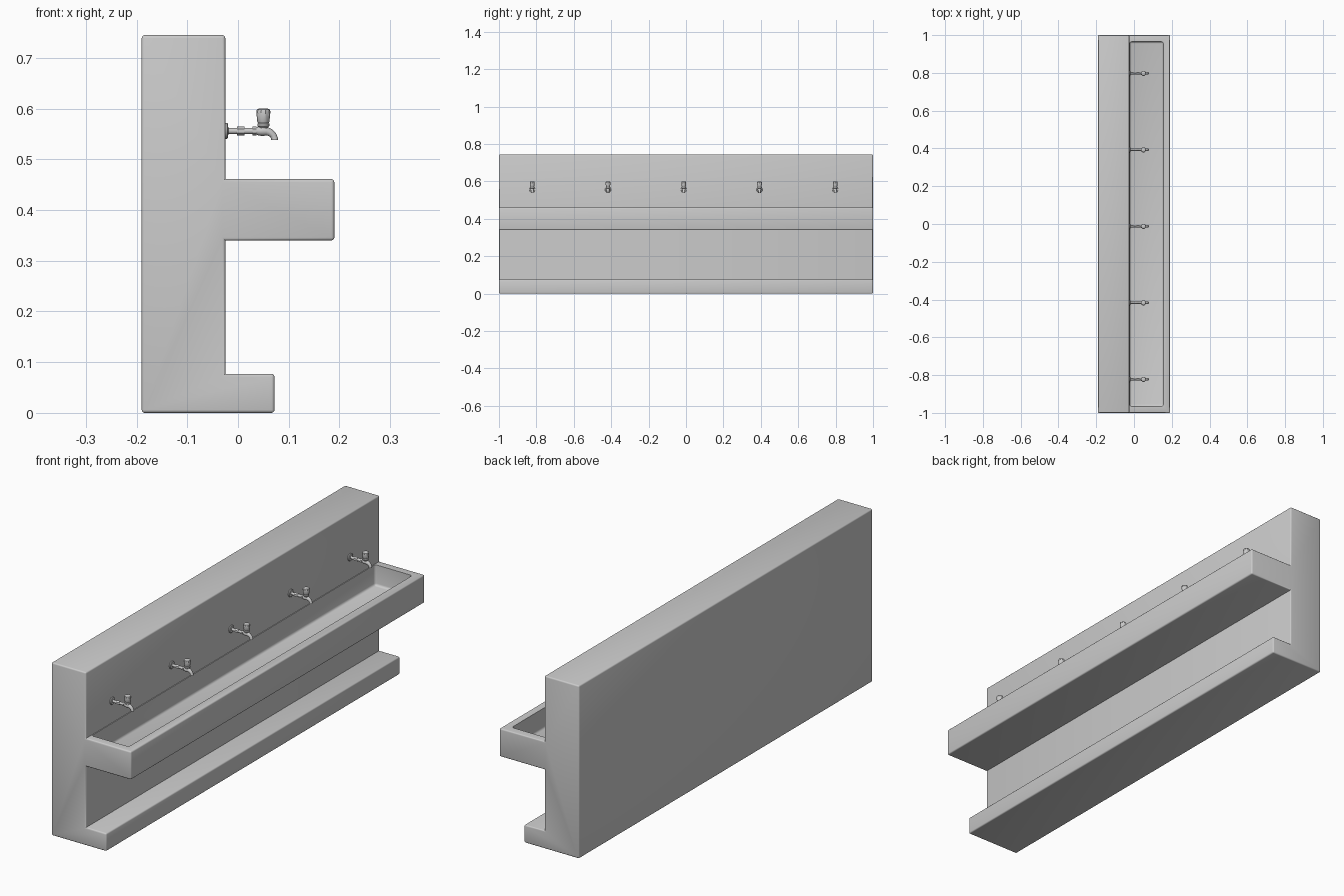
import bpy, bmesh, math
from mathutils import Vector

if "Cube" in bpy.data.objects:
    bpy.data.objects.remove(bpy.data.objects["Cube"])


def finish(bm, name, angle=35):
    bmesh.ops.recalc_face_normals(bm, faces=bm.faces[:])
    me = bpy.data.meshes.new(name)
    bm.to_mesh(me)
    bm.free()
    ob = bpy.data.objects.new(name, me)
    bpy.context.collection.objects.link(ob)
    activate(ob)
    bpy.ops.object.shade_smooth_by_angle(angle=math.radians(angle))
    return ob


def activate(ob):
    bpy.ops.object.select_all(action='DESELECT')
    ob.select_set(True)
    bpy.context.view_layer.objects.active = ob


def extrude_profile(profile, y0, y1):
    bm = bmesh.new()
    face = bm.faces.new([bm.verts.new((x, y0, z)) for x, z in profile])
    out = bmesh.ops.extrude_face_region(bm, geom=[face])
    for v in out['geom']:
        if isinstance(v, bmesh.types.BMVert):
            v.co.y = y1
    bmesh.ops.recalc_face_normals(bm, faces=bm.faces[:])
    return bm


def round_edges(bm, width, segments=3):
    convex = [e for e in bm.edges if e.is_convex and e.calc_face_angle(0) > 0.5]
    bmesh.ops.bevel(bm, geom=convex, offset=width, segments=segments,
                    profile=0.5, affect='EDGES', clamp_overlap=True)


# Wall, trough and foot step as one extruded profile
bm = extrude_profile([(-0.19, 0), (0.072, 0), (0.072, 0.077), (-0.025, 0.077),
                      (-0.025, 0.34), (0.19, 0.34), (0.19, 0.461),
                      (-0.025, 0.461), (-0.025, 0.745), (-0.19, 0.745)], -1, 1)
round_edges(bm, 0.006)
body = finish(bm, "wash_trough_wall")

# Basin hollow, cut with a rounded block
bm = extrude_profile([(-0.022, 0.372), (0.155, 0.372),
                      (0.155, 0.56), (-0.022, 0.56)], -0.965, 0.965)
round_edges(bm, 0.01)
cutter = finish(bm, "basin_cutter")
cutter.hide_render = True
mod = body.modifiers.new("basin", 'BOOLEAN')
mod.operation = 'DIFFERENCE'
mod.solver = 'EXACT'
mod.object = cutter
activate(body)
bpy.ops.object.modifier_apply(modifier=mod.name)
bpy.data.objects.remove(cutter)
bpy.ops.object.shade_smooth_by_angle(angle=math.radians(35))


def sweep(bm, stations, segs=16, flute=0.0):
    """Skin rings given as (x, z, tilt in degrees, radius)."""
    rings = []
    for x, z, tilt, r in stations:
        t = math.radians(tilt)
        across = Vector((-math.sin(t), 0, math.cos(t)))
        ring = []
        for i in range(segs):
            a = 2 * math.pi * i / segs
            rr = r * (1 - flute * (i % 2))
            ring.append(bm.verts.new(Vector((x, 0, z)) + across * rr * math.cos(a)
                                     + Vector((0, rr * math.sin(a), 0))))
        rings.append(ring)
    for a, b in zip(rings, rings[1:]):
        for i in range(segs):
            j = (i + 1) % segs
            bm.faces.new((a[i], a[j], b[j], b[i]))
    bm.faces.new(rings[0])
    bm.faces.new(rings[-1])


def make_tap(name, y):
    bm = bmesh.new()
    zc = 0.556
    # wall flange and pipe
    sweep(bm, [(x, zc, 0, r) for x, r in
               [(-0.03, 0.016), (-0.022, 0.016), (-0.020, 0.014), (-0.019, 0.006),
                (0.045, 0.006)]])
    # hexagonal nuts
    for x0, x1 in [(-0.002, 0.013), (0.029, 0.036)]:
        sweep(bm, [(x0, zc, 0, 0.0085), (x1, zc, 0, 0.0085)], 6)
    # body and down-turned spout
    sweep(bm, [(0.034, zc, 0, 0.006), (0.041, zc, 0, 0.009), (0.049, zc, 0, 0.010),
               (0.056, 0.5555, -8, 0.0085), (0.063, 0.553, -30, 0.0075),
               (0.069, 0.548, -58, 0.0068), (0.072, 0.542, -82, 0.0065),
               (0.0725, 0.538, -90, 0.007)])
    # bonnet
    sweep(bm, [(0.05, z, 90, r) for z, r in
               [(0.556, 0.009), (0.563, 0.009), (0.566, 0.012), (0.570, 0.012),
                (0.573, 0.008)]])
    # fluted knob
    sweep(bm, [(0.05, z, 90, r) for z, r in
               [(0.571, 0.010), (0.574, 0.012), (0.594, 0.014), (0.598, 0.0128),
                (0.600, 0.009)]], 20, 0.06)
    tap = finish(bm, name)
    tap.location.y = y


# Row of five taps
for i in range(5):
    make_tap(f"tap_{i + 1}", -0.012 + 0.405 * (i - 2))
